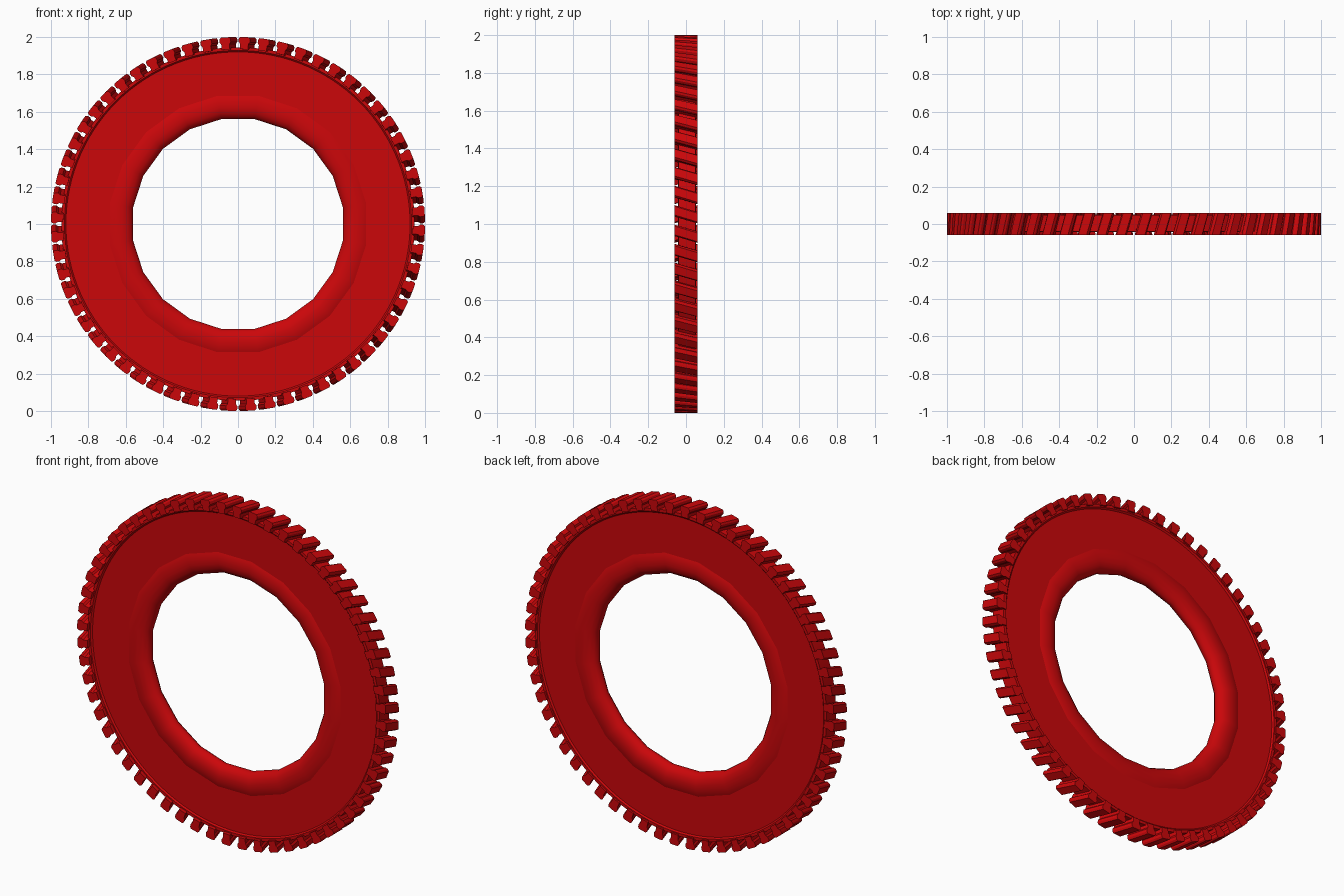
import bpy, bmesh, math
from math import sin, cos, pi, radians

cube = bpy.data.objects.get("Cube")
if cube:
    bpy.data.objects.remove(cube)

RED = (0.6, 0.002, 0.003, 1)
red = bpy.data.materials.new("red")
red.use_nodes = True
red.diffuse_color = RED
red.node_tree.nodes["Principled BSDF"].inputs["Base Color"].default_value = RED


def point(r, a, y):
    """Point at radius r, clockwise angle a from the top, depth y."""
    return (r * sin(a), y, 1 + r * cos(a))


def finish(bm, name, sharp_angle):
    bmesh.ops.recalc_face_normals(bm, faces=bm.faces)
    mesh = bpy.data.meshes.new(name)
    bm.to_mesh(mesh)
    bm.free()
    mesh.materials.append(red)
    obj = bpy.data.objects.new(name, mesh)
    bpy.context.collection.objects.link(obj)
    bpy.ops.object.select_all(action="DESELECT")
    obj.select_set(True)
    bpy.context.view_layer.objects.active = obj
    bpy.ops.object.shade_smooth_by_angle(angle=radians(sharp_angle))


def lathe(name, half, sides, sharp_angle, offset=0, shift=0):
    """Sweep a (radius, y) half profile and its mirror image round the axle."""
    profile = half + [(r, -y) for r, y in reversed(half)]
    bm = bmesh.new()
    rings = [[bm.verts.new(point(r, 2 * pi * (i + offset) / sides, y + shift))
              for r, y in profile] for i in range(sides)]
    n = len(profile)
    for i in range(sides):
        a, b = rings[i], rings[(i + 1) % sides]
        for j in range(n):
            k = (j + 1) % n
            bm.faces.new((a[j], a[k], b[k], b[j]))
    finish(bm, name, sharp_angle)


# Flat web with a slightly raised rim
lathe("web_and_rim", [(0.64, 0.036), (0.92, 0.036), (0.928, 0.044), (0.945, 0.044)],
      120, 20, shift=0.005)

# Low rounded bead around the hole
lathe("hub_bead", [(0.568, 0.01), (0.58, 0.027), (0.6, 0.04), (0.63, 0.047),
                   (0.66, 0.045), (0.685, 0.04), (0.708, 0.03)],
      20, 45, 0.5, 0.005)

# Slanted teeth: narrow stem, wider head, bevelled tip
TEETH, TWIST, HALF_DEPTH, STEPS = 60, 0.036, 0.06, 2
side = [(0.935, 0.022), (0.963, 0.022), (0.974, 0.03), (0.99, 0.03), (1.0, 0.023)]
section = side + [(r, -w) for r, w in reversed(side)]
bm = bmesh.new()
for t in range(TEETH):
    centre = 2 * pi * (t + 0.5) / TEETH
    layers = []
    for s in range(STEPS + 1):
        f = s / STEPS - 0.5
        layers.append([bm.verts.new(point(r, centre + w / r + TWIST * f,
                                          2 * HALF_DEPTH * f))
                       for r, w in section])
    for a, b in zip(layers, layers[1:]):
        for j in range(len(section)):
            k = (j + 1) % len(section)
            bm.faces.new((a[j], a[k], b[k], b[j]))
    bm.faces.new(layers[0])
    bm.faces.new(layers[-1])
finish(bm, "teeth", 15)
